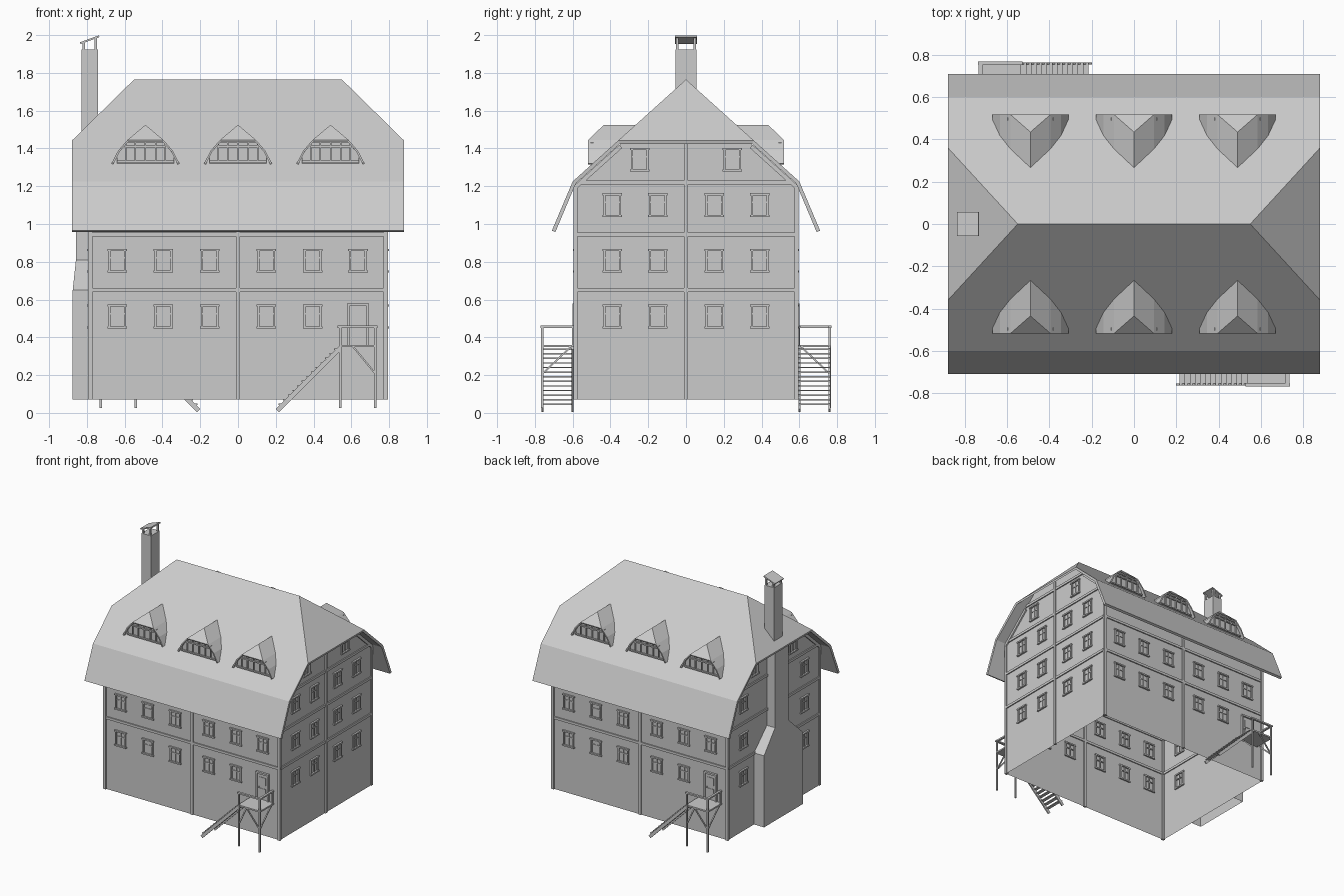
import bpy, bmesh
from math import pi
from mathutils import Matrix, Vector

if "Cube" in bpy.data.objects:
    bpy.data.objects.remove(bpy.data.objects["Cube"])

HX, HY = 0.785, 0.585          # half size of the walls
I4 = Matrix.Identity(4)
def turn(deg): return Matrix.Rotation(deg * pi / 180, 4, 'Z')

def finish(name, bm, thick=0):
    me = bpy.data.meshes.new(name)
    bm.to_mesh(me); bm.free()
    ob = bpy.data.objects.new(name, me)
    bpy.context.collection.objects.link(ob)
    if thick:
        m = ob.modifiers.new("thickness", 'SOLIDIFY')
        m.thickness = thick; m.offset = -1
    return ob

def box(bm, lo, hi, M=I4):
    c = [(a + b) / 2 for a, b in zip(lo, hi)]
    s = [abs(b - a) for a, b in zip(lo, hi)]
    bmesh.ops.create_cube(bm, size=1, matrix=M @ Matrix.Translation(c) @ Matrix.Diagonal((*s, 1)))

def beam(bm, p, q, w, h, M=I4):
    p, q = Vector(p), Vector(q)
    d = q - p
    R = d.to_track_quat('X', 'Z').to_matrix().to_4x4()
    bmesh.ops.create_cube(bm, size=1, matrix=M @ Matrix.Translation((p + q) / 2) @ R @ Matrix.Diagonal((d.length, w, h, 1)))

def face(bm, pts, M=I4):
    bm.faces.new([bm.verts.new(M @ Vector(p)) for p in pts])

# walls: open shell without floor
bm = bmesh.new()
gable = [(-HY, 0.07), (HY, 0.07), (HY, 1.208), (0.24, 1.519), (-0.24, 1.519), (-HY, 1.208)]
for a in (0, 180):
    face(bm, [(-HX, -HY, 0.07), (HX, -HY, 0.07), (HX, -HY, 1.208), (-HX, -HY, 1.208)], turn(a))
    face(bm, [(HX, y, z) for y, z in gable], turn(a))
bmesh.ops.remove_doubles(bm, verts=bm.verts, dist=1e-4)
finish("walls", bm)

# roof: steep skirt, main slope and half hip, repeated by a half turn
EAVE, KNEE, HIP, RIDGE = (0.71, 0.965), (0.6, 1.225), (0.36, 1.441), (0, 1.765)
bm = bmesh.new()
def rp(x, yz): return (x, -yz[0], yz[1])
for a in (0, 180):
    face(bm, [rp(-0.88, EAVE), rp(0.88, EAVE), rp(0.88, KNEE), rp(-0.88, KNEE)], turn(a))
    face(bm, [rp(-0.88, KNEE), rp(0.88, KNEE), rp(0.88, HIP), rp(0.55, RIDGE), rp(-0.55, RIDGE), rp(-0.88, HIP)], turn(a))
    face(bm, [rp(0.88, HIP), (0.88, 0.36, 1.441), rp(0.55, RIDGE)], turn(a))
bmesh.ops.remove_doubles(bm, verts=bm.verts, dist=1e-4)
finish("roof", bm, 0.02)

# timber posts and bands
bm = bmesh.new()
for a in (0, 180):
    M = turn(a)
    for s in (-1, 1):
        box(bm, (s * 0.77, -0.575, 0.07), (s * 0.793, -0.596, 1.2), M)
    box(bm, (-0.011, -HY + .008, 0.07), (0.011, -0.595, 1.2), M)
    for z in (0.65, 0.945):
        box(bm, (-0.78, -HY + .008, z - 0.01), (0.78, -0.594, z + 0.01), M)
    G = turn(a + 90)
    if a == 0:
        box(bm, (-0.011, -HX + .008, 0.07), (0.011, -0.795, 1.5), G)
    for z, w in ((0.65, 0.58), (0.945, 0.58), (1.22, 0.56), (1.435, 0.34)):
        box(bm, (-w, -HX + .008, z - 0.01), (w, -0.794, z + 0.01), G)
    for s in (-1, 1):
        beam(bm, (s * 0.585, -0.79, 1.195), (s * 0.345, -0.79, 1.411), 0.012, 0.022, G)
finish("timber_frame", bm)

# windows
def window(bm, u, z, d, M):
    for s in (-1, 1):
        box(bm, (u + s * 0.036, -d + .012, z - 0.06), (u + s * 0.047, -d - .01, z + 0.06), M)
        box(bm, (u - 0.052, -d + .012, z + s * 0.052), (u + 0.052, -d - .014, z + s * 0.063), M)
    box(bm, (u - 0.004, -d + .008, z - 0.055), (u + 0.004, -d - .006, z + 0.055), M)
    box(bm, (u - 0.04, -d + .008, z + 0.012), (u + 0.04, -d - .006, z + 0.019), M)

bm = bmesh.new()
for a in (0, 180):
    for z in (0.51, 0.805):
        for u in (-0.64, -0.395, -0.15, 0.15, 0.395, 0.635):
            if not (z < 0.6 and u > 0.6):
                window(bm, u, z, HY, turn(a))
    G = turn(a + 90)
    for z in (0.51, 0.805, 1.1):
        for u in ((-0.39, -0.15, 0.15, 0.39) if a == 0 else (-0.39, 0.39)):
            window(bm, u, z, HX, G)
    for u in (-0.245, 0.245):
        window(bm, u, 1.34, HX, G)
finish("windows", bm)

# doors
bm = bmesh.new()
for a in (0, 180):
    M = turn(a)
    for s in (-1, 1):
        box(bm, (0.635 + s * 0.045, -0.575, 0.36), (0.635 + s * 0.057, -0.6, 0.578), M)
    box(bm, (0.577, -0.575, 0.566), (0.693, -0.602, 0.58), M)
    box(bm, (0.59, -0.58, 0.36), (0.68, -0.59, 0.567), M)
    for z in (0.39, 0.48):
        box(bm, (0.607, -0.588, z), (0.663, -0.594, z + 0.06), M)
    box(bm, (0.602, -0.588, 0.455), (0.608, -0.605, 0.462), M)
finish("doors", bm)

# dormers: eyebrow roof with small front hip, meeting the main slope
def back(z): return -(1.765 - z) / 0.9
prof = [(0.18, 1.32), (0.145, 1.388), (0.095, 1.445)]
bm, bw = bmesh.new(), bmesh.new()
for a in (0, 180):
    for cx in (-0.49, 0, 0.49):
        M = turn(a) @ Matrix.Translation((cx, 0, 0))
        tip, tail = (0, -0.435, 1.525), (0, back(1.525), 1.525)
        for s in (1, -1):
            F = [(s * x, -0.518, z) for x, z in prof]
            B = [(s * x, back(z), z) for x, z in prof]
            quads = [[F[0], B[0], B[1], F[1]], [F[1], B[1], B[2], F[2]], [F[2], B[2], tail, tip]]
            for q in quads:
                face(bm, q if s > 0 else q[::-1], M)
        face(bm, [(-0.095, -0.518, 1.445), (0.095, -0.518, 1.445), tip], M)
        # dormer window wall and bars
        wall = [(0.15, 1.31), (0.15, 1.36), (0.135, 1.39), (0.092, 1.44)]
        face(bw, [(-x, -0.495, z) for x, z in wall] + [(x, -0.495, z) for x, z in wall[::-1]], M)
        for x in (-0.105, -0.055, 0, 0.055, 0.105):
            box(bw, (x - 0.004, -0.49, 1.325), (x + 0.004, -0.505, 1.432), M)
        for z, w in ((1.33, 0.15), (1.41, 0.11), (1.436, 0.095)):
            box(bw, (-w, -0.49, z - 0.005), (w, -0.507, z + 0.005), M)
bmesh.ops.remove_doubles(bm, verts=bm.verts, dist=1e-4)
finish("dormer_roofs", bm, 0.01)
finish("dormer_windows", bw)

# chimney breast with tapered shoulders
bm = bmesh.new()
rings = [[(-HX, w, z), (x, w, z), (x, -w, z), (-HX, -w, z)]
         for x, w, z in ((-0.875, 0.25, 0.07), (-0.875, 0.25, 0.65), (-0.858, 0.085, 0.81), (-0.858, 0.085, 1.42))]
for lo, hi in zip(rings, rings[1:]):
    for i in range(3):
        face(bm, [lo[i], lo[i + 1], hi[i + 1], hi[i]])
face(bm, rings[-1])
bmesh.ops.remove_doubles(bm, verts=bm.verts, dist=1e-4)
bmesh.ops.recalc_face_normals(bm, faces=bm.faces)
finish("chimney_breast", bm)

# chimney stack and tilted cap
bm = bmesh.new()
box(bm, (-0.828, -0.055, 1.4), (-0.742, 0.055, 1.925))
for y in (-0.047, 0.047):
    box(bm, (-0.824, y - 0.007, 1.92), (-0.81, y + 0.007, 1.963))
    box(bm, (-0.76, y - 0.007, 1.92), (-0.746, y + 0.007, 1.985))
beam(bm, (-0.836, 0, 1.957), (-0.735, 0, 1.994), 0.114, 0.01)
finish("chimney_stack", bm)

# porches: platform, posts, braces, rails and stairs, front and back
bm = bmesh.new()
for a in (0, 180):
    M = turn(a)
    box(bm, (0.535, -0.59, 0.348), (0.735, -0.765, 0.36), M)
    for x in (0.542, 0.727):
        box(bm, (x - 0.006, -0.755, 0.025), (x + 0.006, -0.767, 0.455), M)
        beam(bm, (x, -0.757, 0.21), (x, -0.61, 0.35), 0.009, 0.009, M)
    box(bm, (0.721, -0.592, 0.36), (0.733, -0.604, 0.455), M)
    box(bm, (0.528, -0.752, 0.45), (0.738, -0.77, 0.462), M)
    box(bm, (0.718, -0.59, 0.45), (0.736, -0.765, 0.462), M)
    beam(bm, (0.725, -0.76, 0.21), (0.61, -0.76, 0.35), 0.009, 0.009, M)
    for y in (-0.6, -0.76):
        beam(bm, (0.543, y, 0.345), (0.208, y, 0.012), 0.01, 0.024, M)
    for i in range(13):
        x, z = 0.228 + i * 0.0245, 0.045 + i * 0.0243
        box(bm, (x - 0.013, -0.596, z - 0.003), (x + 0.013, -0.765, z + 0.004), M)
finish("porch_stairs", bm)
